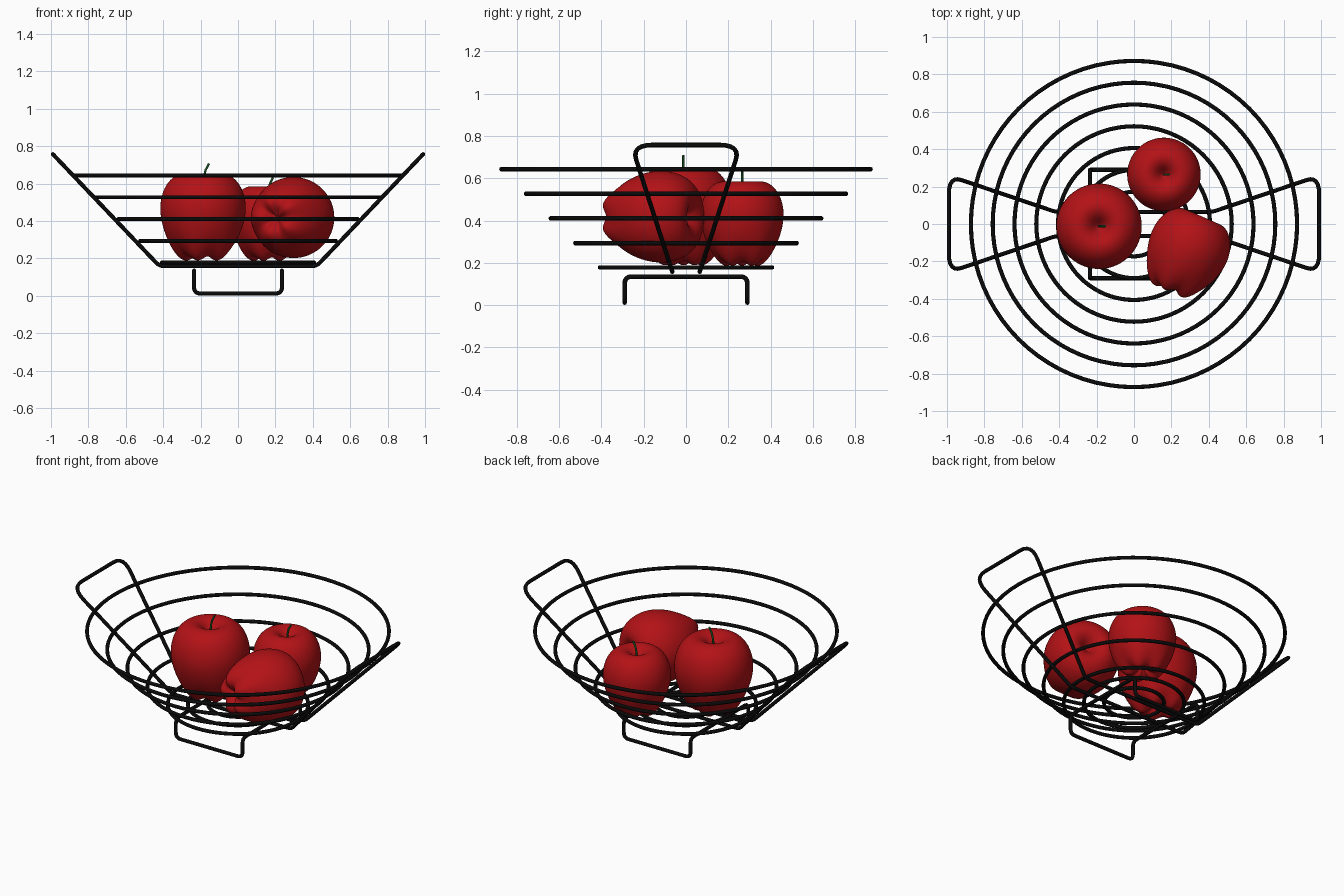
import bpy, bmesh, math
from mathutils import Vector

old = bpy.data.objects.get("Cube")
if old:
    bpy.data.objects.remove(old)

WIRE = 0.011


def material(name, rgb):
    m = bpy.data.materials.new(name)
    m.use_nodes = True
    m.diffuse_color = (*rgb, 1)
    m.node_tree.nodes["Principled BSDF"].inputs["Base Color"].default_value = (*rgb, 1)
    return m


black = material("black wire", (0.003, 0.003, 0.003))
red = material("apple red", (0.45, 0.006, 0.008))
green = material("stem green", (0.01, 0.1, 0.02))


def link(name, data, mat):
    obj = bpy.data.objects.new(name, data)
    data.materials.append(mat)
    bpy.context.collection.objects.link(obj)
    return obj


def rounded(corners, cuts):
    """Closed path whose corners are replaced by short curved bends."""
    pts, n = [], len(corners)
    for i, c in enumerate(corners):
        c = Vector(c)
        a = c + (Vector(corners[i - 1]) - c).normalized() * cuts[i]
        b = c + (Vector(corners[(i + 1) % n]) - c).normalized() * cuts[i]
        for k in range(7):
            t = k / 6
            pts.append(a * (1 - t) ** 2 + c * 2 * t * (1 - t) + b * t * t)
    return pts


def tube(name, pts, radius, mat, closed=True):
    cu = bpy.data.curves.new(name, "CURVE")
    cu.dimensions = "3D"
    cu.bevel_depth = radius
    cu.bevel_resolution = 2
    cu.use_fill_caps = True
    sp = cu.splines.new("POLY")
    sp.points.add(len(pts) - 1)
    for p, co in zip(sp.points, pts):
        p.co = (*co, 1)
    sp.use_cyclic_u = closed
    sp.use_smooth = True
    return link(name, cu, mat)


# Basket rings: a flared wall of hoops and two flat hoops in the floor
hoops = [(0.872 - 0.1165 * i, max(0.643 - 0.1165 * i, 0.178)) for i in range(7)]
for i, (r, z) in enumerate(hoops):
    bpy.ops.mesh.primitive_torus_add(major_radius=r, minor_radius=WIRE,
                                     major_segments=80, minor_segments=10, location=(0, 0, z))
    ring = bpy.context.object
    ring.name = f"basket_ring_{i + 1}"
    ring.data.materials.append(black)
    bpy.ops.object.shade_smooth()

# One wire loop forms the floor bars and both side handles
half = [(0.42, -0.065, 0.158), (0.99, -0.258, 0.757), (0.99, 0.258, 0.757), (0.42, 0.065, 0.158)]
loop = half + [(-x, -y, z) for x, y, z in half]
tube("handle_loop", rounded(loop, [0.03, 0.1, 0.1, 0.03] * 2), WIRE, black)

# Bent wire foot
fx, fy, low, high = 0.235, 0.29, 0.012, 0.135
side = [(-fx, -fy, high), (-fx, -fy, low), (fx, -fy, low), (fx, -fy, high)]
foot = side + [(-x, -y, z) for x, y, z in side]
tube("foot_loop", rounded(foot, [0.035] * 8), WIRE, black)

# Apples: lathed profile with five lobes around the bottom
PROFILE = [(0.1, -0.82), (0.26, -0.96), (0.42, -1.0), (0.64, -0.84), (0.87, -0.45),
           (1.0, 0), (1.0, 0.38), (0.87, 0.74), (0.65, 0.95), (0.42, 1.0), (0.22, 0.9), (0.08, 0.72)]
STEM = [(0, 0.65), (0.02, 0.92), (0.06, 1.08), (0.14, 1.23)]
SEG = 30


def apple(name, centre, size, axis=(0, 0, 1), stem=True):
    bm = bmesh.new()
    rows = []
    for r, z in PROFILE:
        row = []
        for k in range(SEG):
            a = math.tau * k / SEG
            lobe = 1 + 0.06 * max(0, -z) ** 2 * math.cos(5 * a)
            row.append(bm.verts.new((r * math.cos(a) * lobe, r * math.sin(a) * lobe, z * lobe)))
        rows.append(row)
    for lo, hi in zip(rows, rows[1:]):
        for k in range(SEG):
            n = (k + 1) % SEG
            bm.faces.new((lo[k], lo[n], hi[n], hi[k]))
    for row, z in ((rows[0][::-1], -0.74), (rows[-1], 0.66)):
        tip = bm.verts.new((0, 0, z))
        for k in range(SEG):
            bm.faces.new((row[k], row[(k + 1) % SEG], tip))
    for f in bm.faces:
        f.smooth = True
    mesh = bpy.data.meshes.new(name)
    bm.to_mesh(mesh)
    bm.free()
    body = link(name, mesh, red)
    body.location = centre
    body.scale = [size * 1.01] * 3
    body.rotation_euler = Vector(axis).to_track_quat("Z", "Y").to_euler()
    sub = body.modifiers.new("smooth", "SUBSURF")
    sub.levels = sub.render_levels = 2
    if stem:
        pts = [Vector(centre) + Vector((x, 0, z)) * size for x, z in STEM]
        tube(name + "_stem", pts, 0.006, green, closed=False)


apple("left_apple", (-0.187, -0.012, 0.425), 0.229)
apple("back_apple", (0.16, 0.265, 0.39), 0.197)
apple("tipped_apple", (0.28, -0.157, 0.418), 0.217, axis=(0.4, 0.91, 0), stem=False)
